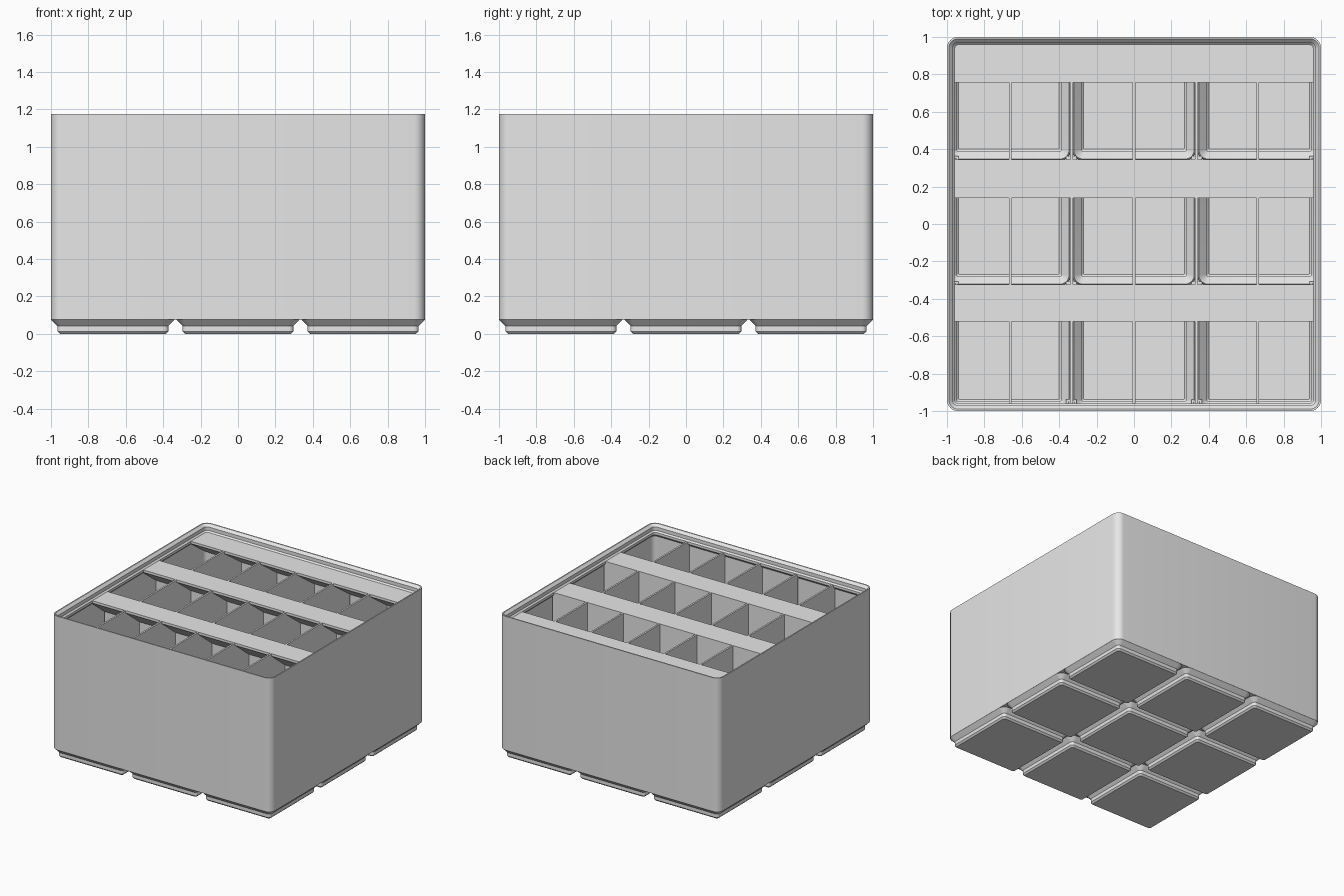
import bpy
import bmesh
from math import cos, sin, pi, radians

if "Cube" in bpy.data.objects:
    bpy.data.objects.remove(bpy.data.objects["Cube"], do_unlink=True)

PITCH = 0.669     # spacing of the feet
BASE = 0.076      # underside of the box
DECK = 1.1155     # top of dividers and label ledges

plastic = bpy.data.materials.new("light grey plastic")
plastic.use_nodes = True
plastic.diffuse_color = (0.8, 0.8, 0.8, 1)
plastic.node_tree.nodes["Principled BSDF"].inputs["Base Color"].default_value = (0.8, 0.8, 0.8, 1)


def finish(bm, name):
    bmesh.ops.recalc_face_normals(bm, faces=bm.faces)
    mesh = bpy.data.meshes.new(name)
    bm.to_mesh(mesh)
    bm.free()
    mesh.materials.append(plastic)
    obj = bpy.data.objects.new(name, mesh)
    bpy.context.collection.objects.link(obj)
    bpy.ops.object.select_all(action="DESELECT")
    obj.select_set(True)
    bpy.context.view_layer.objects.active = obj
    bpy.ops.object.shade_smooth_by_angle(angle=radians(30))
    return obj


def ring(bm, cx, cy, half, radius, z, steps=8):
    """Rounded square of vertices."""
    verts = []
    for quarter in range(4):
        mid = pi / 4 + quarter * pi / 2
        sx, sy = (1 if cos(mid) > 0 else -1), (1 if sin(mid) > 0 else -1)
        for i in range(steps + 1):
            a = (quarter + i / steps) * pi / 2
            verts.append(bm.verts.new((cx + sx * (half - radius) + radius * cos(a),
                                       cy + sy * (half - radius) + radius * sin(a), z)))
    return verts


def loft(name, sections, cx=0, cy=0, loop=False):
    """Skin rounded squares given as (half width, corner radius, height)."""
    bm = bmesh.new()
    rings = [ring(bm, cx, cy, *s) for s in sections]
    pairs = list(zip(rings, rings[1:]))
    if loop:
        pairs.append((rings[-1], rings[0]))
    else:
        bm.faces.new(rings[0])
        bm.faces.new(rings[-1])
    for a, b in pairs:
        n = len(a)
        for i in range(n):
            j = (i + 1) % n
            bm.faces.new((a[i], a[j], b[j], b[i]))
    return finish(bm, name)


def extrude_x(name, profile, x0, x1):
    """Extrude a (y, z) profile along x."""
    bm = bmesh.new()
    a = [bm.verts.new((x0, y, z)) for y, z in profile]
    b = [bm.verts.new((x1, y, z)) for y, z in profile]
    bm.faces.new(a)
    bm.faces.new(b)
    for i in range(len(a)):
        j = (i + 1) % len(a)
        bm.faces.new((a[i], a[j], b[j], b[i]))
    return finish(bm, name)


def block(name, x0, x1, y0, y1, z0, z1):
    return extrude_x(name, [(y0, z0), (y1, z0), (y1, z1), (y0, z1)], x0, x1)


# Outer wall with stepped stacking lip
loft("outer_wall", [
    (1.0, 0.06, BASE), (1.0, 0.06, 1.175),
    (0.99, 0.05, 1.175), (0.97, 0.03, 1.155), (0.97, 0.03, 1.127),
    (0.9586, 0.02, DECK), (0.9586, 0.02, 1.096),
    (0.981, 0.041, 1.074), (0.981, 0.041, BASE)], loop=True)

# Hollow feet, each a thin stepped cup
for i in (-1, 0, 1):
    for j in (-1, 0, 1):
        loft(f"foot_{i + 2}_{j + 2}", [
            (0.2837, 0.013, 0), (0.2965, 0.0257, 0.013), (0.2965, 0.0257, 0.0415),
            (0.3307, 0.06, BASE), (0.322, 0.051, 0.092), (0.281, 0.012, 0.051),
            (0.281, 0.012, 0.028), (0.269, 0.004, 0.016)], i * PITCH, j * PITCH)

# Ribs and plugs closing the gaps between feet
seam = PITCH / 2
for s in (-seam, seam):
    block("floor_rib_x", -0.99, 0.99, s - 0.01, s + 0.01, BASE, 0.092)
    block("floor_rib_y", s - 0.01, s + 0.01, -0.99, 0.99, BASE, 0.092)
spots = (-0.965, -seam, seam, 0.965)
for x in spots:
    for y in spots:
        if abs(x) < 0.9 or abs(y) < 0.9:
            block("floor_plug", x - 0.028, x + 0.028, y - 0.028, y + 0.028, BASE, 0.091)

# Main dividers over the seams between feet
for x in (-0.333, 0.333):
    block("main_divider", x - 0.007, x + 0.007, -0.97, 0.97, BASE + 0.005, DECK - 0.001)

# Thin dividers reaching down into the feet
half_profile = [(0.272, 0.012), (0.286, 0.045), (0.327, 0.086), (0.327, DECK - 0.001)]
for x in (-0.662, 0, 0.662):
    for j in (-1, 0, 1):
        pts = half_profile + [(-y, z) for y, z in reversed(half_profile)]
        extrude_x("thin_divider", [(y * 0.99 + j * PITCH, z) for y, z in pts],
                  x - 0.007, x + 0.007)

# Row walls, each carrying a label ledge with a sloped underside
for back, edge in ((-0.324, -0.522), (0.346, 0.14)):
    front = back - 0.021
    extrude_x("row_wall_with_ledge", [
        (edge, DECK), (back, DECK), (back, BASE + 0.005), (front, BASE + 0.005),
        (front, DECK - 0.16), (edge, DECK - 0.02)], -0.972, 0.972)
extrude_x("back_ledge", [
    (0.757, DECK), (0.97, DECK), (0.985, DECK - 0.02), (0.985, DECK - 0.18),
    (0.757, DECK - 0.02)], -0.972, 0.972)
